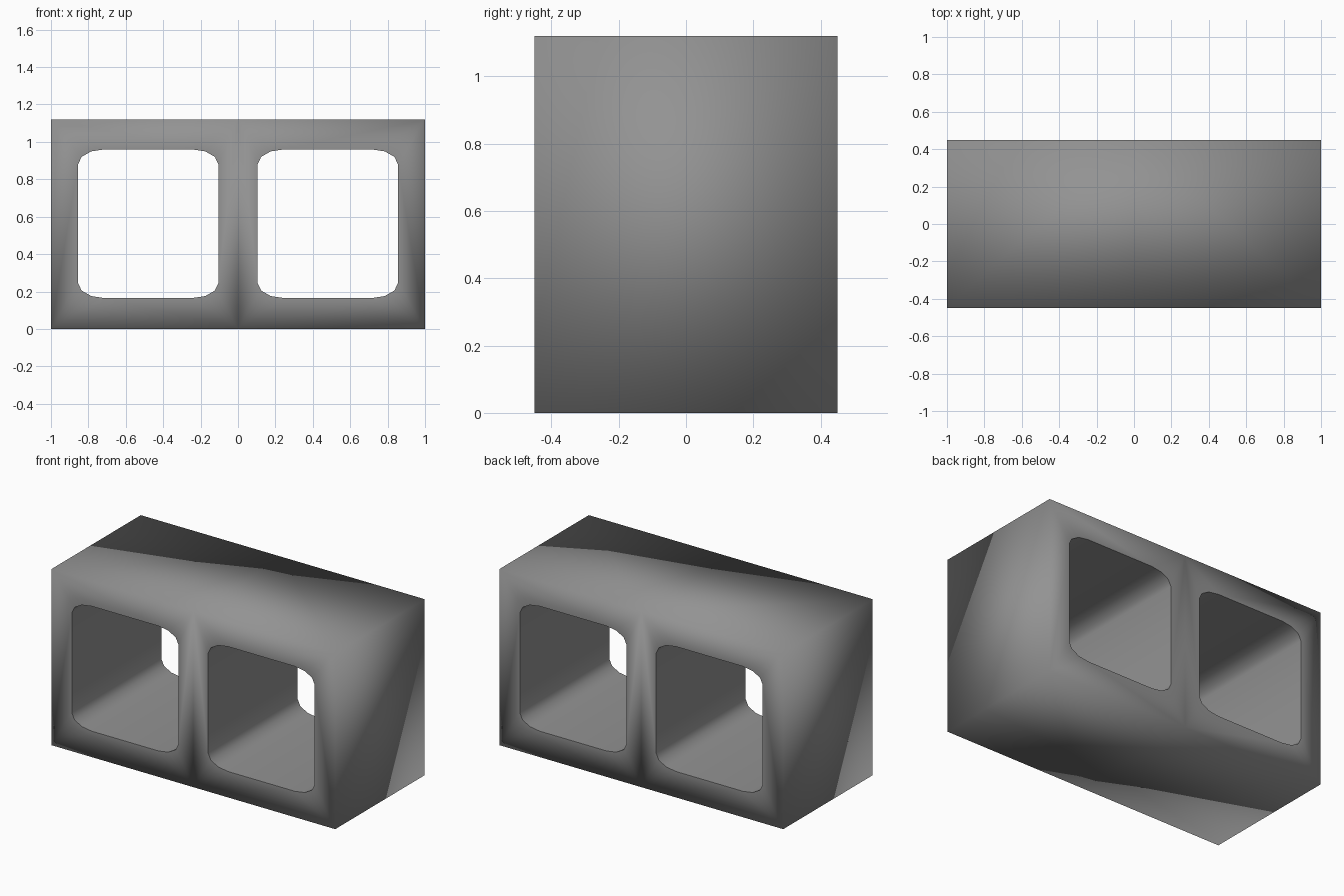
import bpy, bmesh, math

if "Cube" in bpy.data.objects:
    bpy.data.objects.remove(bpy.data.objects["Cube"])

W, D, H = 1.0, 0.45, 1.12            # half width, half depth, height
X0, X1, Z0, Z1 = 0.105, 0.855, 0.165, 0.96   # hollow core bounds
RX, RZ, SEG = 0.14, 0.08, 3          # elliptical core corners

bm = bmesh.new()


def arc(cx, cz, start):
    """Points of one rounded core corner, counter-clockwise."""
    return [(cx + RX * math.cos(start + i * math.pi / 2 / SEG),
             cz + RZ * math.sin(start + i * math.pi / 2 / SEG)) for i in range(SEG + 1)]


def half(s):
    """One cell of the block: front and back frames, core walls, outer walls."""
    corners = [(W, H), (0, H), (0, 0), (W, 0)]
    arcs = [arc(X1 - RX, Z1 - RZ, 0), arc(X0 + RX, Z1 - RZ, math.pi / 2),
            arc(X0 + RX, Z0 + RZ, math.pi), arc(X1 - RX, Z0 + RZ, math.pi * 1.5)]
    sides = []
    for y in (-D, D):
        out = [bm.verts.new((s * x, y, z)) for x, z in corners]
        inn = [[bm.verts.new((s * x, y, z)) for x, z in a] for a in arcs]
        for k in range(4):
            n = (k + 1) % 4
            for i in range(SEG):
                bm.faces.new((out[k], inn[k][i + 1], inn[k][i]))
            bm.faces.new((out[k], out[n], inn[n][0], inn[k][-1]))
        sides.append((out, sum(inn, [])))
    (fo, fi), (bo, bi) = sides
    for i in range(len(fi)):
        j = (i + 1) % len(fi)
        bm.faces.new((fi[i], fi[j], bi[j], bi[i]))
        for ring in (fi, bi):        # crisp rim around the core
            bm.edges.get((ring[i], ring[j])).smooth = False
    for k in (0, 2, 3):              # top, bottom and end; the centre stays open
        n = (k + 1) % 4
        bm.faces.new((fo[k], fo[n], bo[n], bo[k]))


half(1)
half(-1)
bmesh.ops.remove_doubles(bm, verts=bm.verts[:], dist=1e-4)
bmesh.ops.recalc_face_normals(bm, faces=bm.faces[:])

# The block is smooth shaded apart from the core rims
mesh = bpy.data.meshes.new("hollow_block")
for f in bm.faces:
    f.smooth = True
bm.to_mesh(mesh)
bm.free()

# Dark grey concrete
concrete = bpy.data.materials.new("concrete")
concrete.diffuse_color = (0.29, 0.29, 0.29, 1)
concrete.use_nodes = True
concrete.node_tree.nodes["Principled BSDF"].inputs["Base Color"].default_value = concrete.diffuse_color
mesh.materials.append(concrete)
block = bpy.data.objects.new("hollow_block", mesh)
bpy.context.collection.objects.link(block)
